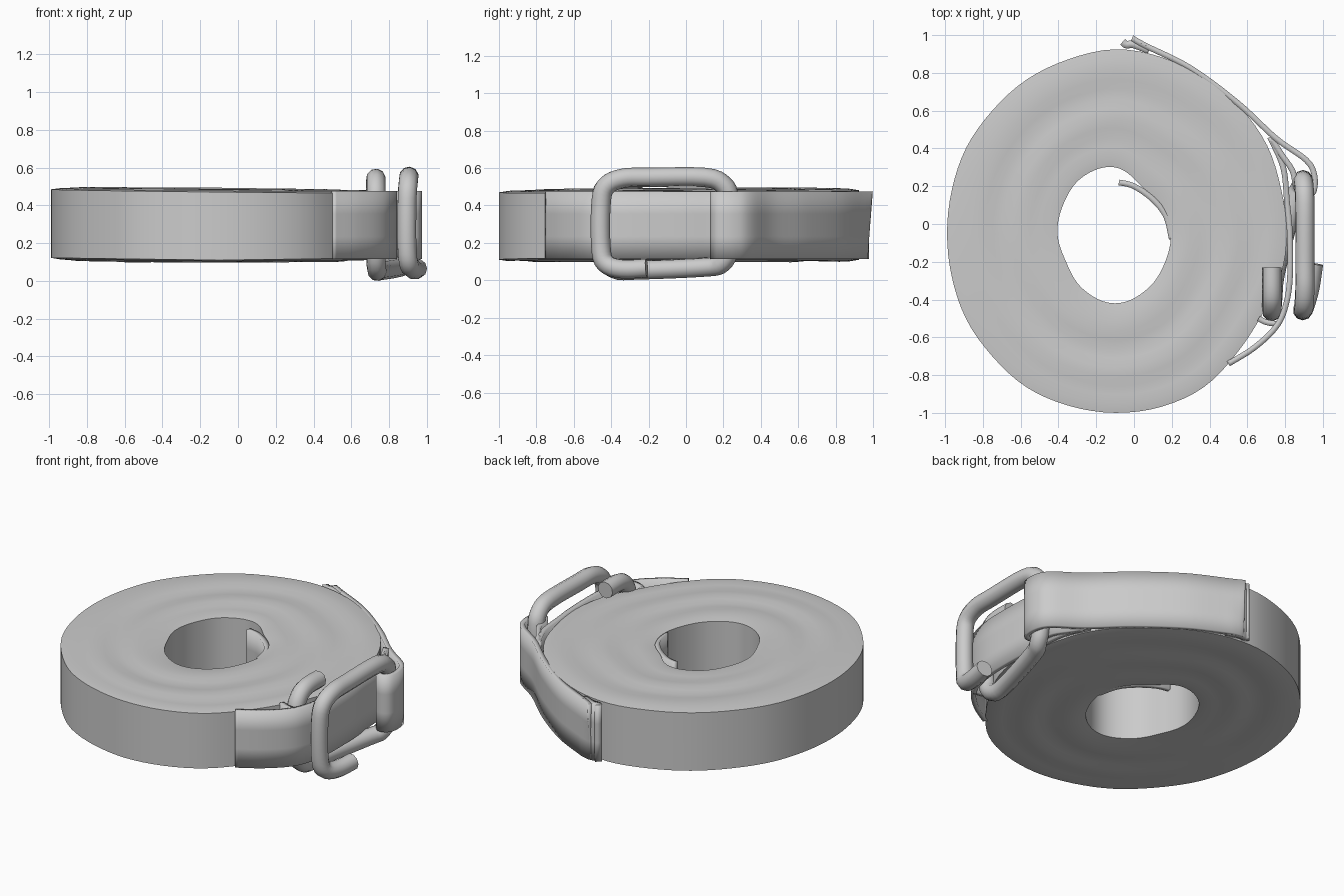
import bpy, bmesh, math
from mathutils import Vector

if "Cube" in bpy.data.objects:
    bpy.data.objects.remove(bpy.data.objects["Cube"])

CX, CY = -0.1, -0.05      # centre of the roll
Z0, Z1 = 0.115, 0.475     # webbing edges


def catmull(a, b, c, d, t):
    return 0.5 * (2 * b + (c - a) * t + (2 * a - 5 * b + 4 * c - d) * t * t
                  + (3 * b - a - 3 * c + d) * t ** 3)


def radius_at(table, turn):
    n = len(table)
    f = turn * n
    i = int(f)
    return catmull(*[table[(i + k) % n] for k in (-1, 0, 1, 2)], f - i)


def smooth_path(pts, steps=6):
    v = [Vector(p) for p in pts]
    v = [v[0]] + v + [v[-1]]
    out = [catmull(*v[i - 1:i + 3], s / steps)
           for i in range(1, len(v) - 2) for s in range(steps)]
    return out + [v[-1]]


def finish(bm, name, angle=40):
    bmesh.ops.recalc_face_normals(bm, faces=bm.faces)
    me = bpy.data.meshes.new(name)
    bm.to_mesh(me)
    bm.free()
    ob = bpy.data.objects.new(name, me)
    bpy.context.collection.objects.link(ob)
    activate(ob)
    bpy.ops.object.shade_smooth_by_angle(angle=math.radians(angle))
    return ob


def activate(ob):
    bpy.ops.object.select_all(action='DESELECT')
    ob.select_set(True)
    bpy.context.view_layer.objects.active = ob


def ribbon(name, pts, thick=0.03, lean=0.0, z0=Z0, z1=Z1):
    """Upright webbing strip following a plan path; the first end may lean out at the top."""
    bm = bmesh.new()
    cols = []
    path = smooth_path(pts)
    for i, p in enumerate(path):
        dy = lean * max(0, 1 - i / 6)
        cols.append([bm.verts.new((p.x, p.y + dy * (k / 3 - 1), z0 + (z1 - z0) * k / 3))
                     for k in range(4)])
    for a, b in zip(cols, cols[1:]):
        for k in range(3):
            bm.faces.new((a[k], b[k], b[k + 1], a[k + 1]))
    ob = finish(bm, name)
    mod = ob.modifiers.new("thickness", 'SOLIDIFY')
    mod.thickness = thick
    mod.offset = 0
    return ob


# Rolled webbing: uneven ring with rippled top and bottom
outer = [.91, .91, .93, .94, .945, .965, .975, .955, .94, .92, .91, .895,
         .89, .895, .91, .92, .94, .945, .95, .95, .94, .905, .89, .905]
inner = [.295, .29, .285, .35, .345, .315, .305, .30, .34, .37, .34, .305]
N, R = 96, 12
bm = bmesh.new()
loops = []
for i in range(N):
    turn = i / N
    a = turn * math.tau
    ro, ri = radius_at(outer, turn), radius_at(inner, turn)
    top, bot = [], []
    for j in range(R + 1):
        t = j / R
        r = ri + (ro - ri) * t
        x, y = CX + r * math.cos(a), CY + r * math.sin(a)
        wave = 0.006 * math.sin(t * 15 + a) * math.sin(math.pi * t)
        edge = 0.008 if j in (0, R) else 0
        zt = 0.483 - 0.01 * x + 0.006 * y + wave - edge
        zb = 0.102 + 0.012 * t * t * abs(math.cos(a)) - wave + edge
        top.append(bm.verts.new((x, y, zt)))
        bot.append(bm.verts.new((x, y, zb)))
    loops.append(top + bot[::-1])
M = len(loops[0])
for i in range(N):
    a, b = loops[i], loops[(i + 1) % N]
    for j in range(M):
        k = (j + 1) % M
        bm.faces.new((a[j], b[j], b[k], a[k]))
finish(bm, "webbing_roll")

# Loose inner end inside the hole
ribbon("inner_end", [(-0.08, 0.22), (0.0, 0.2), (0.1, 0.13), (0.17, 0.04), (0.2, -0.08)],
       z0=0.11, z1=0.47)

# Outer layer: stitched tail, along the roll, around the buckle bar and back
ribbon("outer_strap", [(-0.01, 0.985), (0.06, 0.945), (0.3, 0.825), (0.55, 0.64),
                       (0.75, 0.455), (0.91, 0.34), (0.955, 0.26), (0.95, 0.17),
                       (0.9, 0.145), (0.86, 0.19), (0.84, 0.28), (0.78, 0.37),
                       (0.73, 0.45)], lean=0.03)
ribbon("strap_tail", [(-0.06, 0.965), (-0.04, 0.95), (0.0, 0.95), (0.08, 0.92)], thick=0.04)

# Under layer: loops round the second ring and lies beneath the buckle
ribbon("under_strap", [(0.5, -0.74), (0.63, -0.66), (0.74, -0.56), (0.795, -0.46),
                       (0.825, -0.3), (0.825, -0.05), (0.81, 0.12), (0.79, 0.3),
                       (0.72, 0.46)])
ribbon("ring_loop", [(0.76, -0.53), (0.7, -0.52), (0.66, -0.5)])

# Bent wire buckle: front ring, diagonal lower arm, partial back ring
wire = [(0.95, -0.21, 0.065), (0.93, -0.34, 0.06), (0.905, -0.43, 0.09), (0.895, -0.455, 0.18),
        (0.895, -0.455, 0.4), (0.9, -0.43, 0.5), (0.905, -0.34, 0.545), (0.905, -0.2, 0.55),
        (0.905, 0.1, 0.55), (0.9, 0.2, 0.51), (0.895, 0.23, 0.43), (0.895, 0.23, 0.18),
        (0.88, 0.19, 0.09), (0.84, 0.1, 0.07), (0.75, -0.25, 0.055), (0.735, -0.38, 0.06),
        (0.73, -0.45, 0.15), (0.73, -0.46, 0.42), (0.73, -0.42, 0.51),
        (0.73, -0.35, 0.54), (0.73, -0.23, 0.54)]
cu = bpy.data.curves.new("wire_buckle", 'CURVE')
cu.dimensions = '3D'
cu.bevel_depth = 0.052
cu.bevel_resolution = 3
cu.use_fill_caps = True
path = smooth_path(wire, 4)
sp = cu.splines.new('POLY')
sp.points.add(len(path) - 1)
for pt, p in zip(sp.points, path):
    pt.co = (*p, 1)
buckle = bpy.data.objects.new("wire_buckle", cu)
bpy.context.collection.objects.link(buckle)
activate(buckle)
bpy.ops.object.convert(target='MESH')
bpy.ops.object.shade_smooth_by_angle(angle=math.radians(45))
